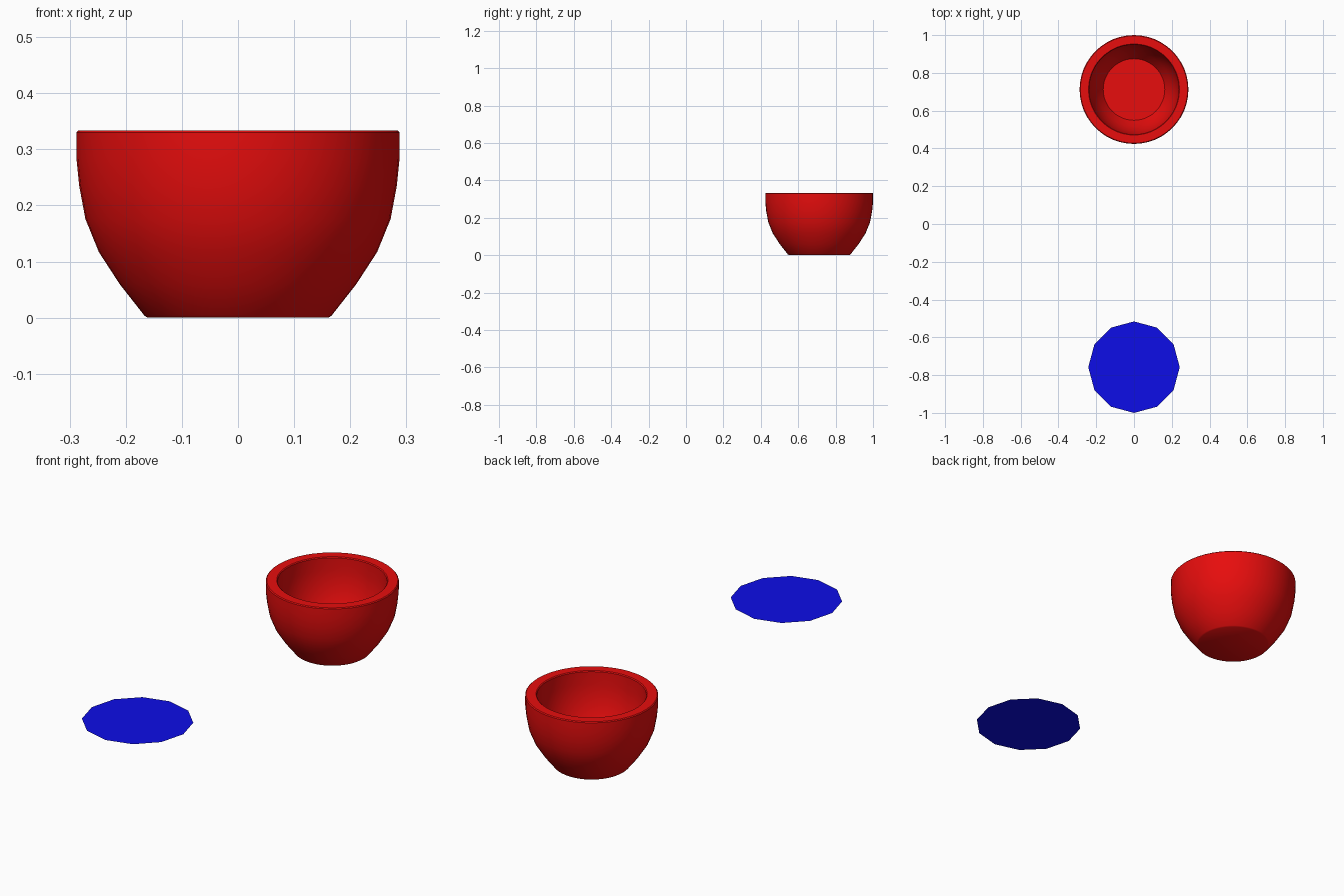
import bpy, bmesh, math

SEGMENTS = 48


def make_material(name, colour):
    mat = bpy.data.materials.new(name)
    mat.use_nodes = True
    mat.diffuse_color = colour
    mat.node_tree.nodes["Principled BSDF"].inputs["Base Color"].default_value = colour
    return mat


def add_object(name, bm, mat, location):
    bmesh.ops.recalc_face_normals(bm, faces=bm.faces)
    mesh = bpy.data.meshes.new(name)
    bm.to_mesh(mesh)
    bm.free()
    mesh.materials.append(mat)
    obj = bpy.data.objects.new(name, mesh)
    obj.location = location
    bpy.context.collection.objects.link(obj)
    return obj


def lathe(profile):
    """Revolve (radius, height) points around z; the ends lie on the axis."""
    bm = bmesh.new()
    verts = [bm.verts.new((r, 0, z)) for r, z in profile]
    edges = [bm.edges.new(pair) for pair in zip(verts, verts[1:])]
    bmesh.ops.spin(bm, geom=verts + edges, cent=(0, 0, 0), axis=(0, 0, 1),
                   angle=math.tau, steps=SEGMENTS)
    bmesh.ops.remove_doubles(bm, verts=bm.verts, dist=0.0005)
    return bm


old = bpy.data.objects.get("Cube")
if old:
    bpy.data.objects.remove(old, do_unlink=True)

red = make_material("red", (0.8, 0.004, 0.004, 1))
blue = make_material("blue", (0.004, 0.004, 0.8, 1))

# Thick-walled bowl: foot, outer wall, bevelled rim, inner wall, floor
outer = [(0, 0), (0.161, 0), (0.167, 0.004), (0.211, 0.06), (0.248, 0.117),
         (0.272, 0.176), (0.283, 0.235), (0.288, 0.285), (0.288, 0.33)]
rim = [(0.284, 0.334), (0.241, 0.334), (0.237, 0.33)]
inner = [(0.237, 0.27), (0.232, 0.22), (0.218, 0.16), (0.195, 0.105),
         (0.163, 0.055), (0, 0.055)]
bowl = add_object("bowl", lathe(outer + rim + inner), red, (0, 0.712, 0))
bpy.context.view_layer.objects.active = bowl
bowl.select_set(True)
bpy.ops.object.shade_smooth_by_angle(angle=math.radians(35))
bowl.select_set(False)

# Flat twelve-sided disc hovering in front of the bowl
bm = bmesh.new()
bmesh.ops.create_circle(bm, cap_ends=True, segments=12, radius=0.242)
disc = add_object("disc", bm, blue, (0, -0.758, 0.224))
if disc.data.polygons[0].normal.z < 0:
    disc.data.flip_normals()
